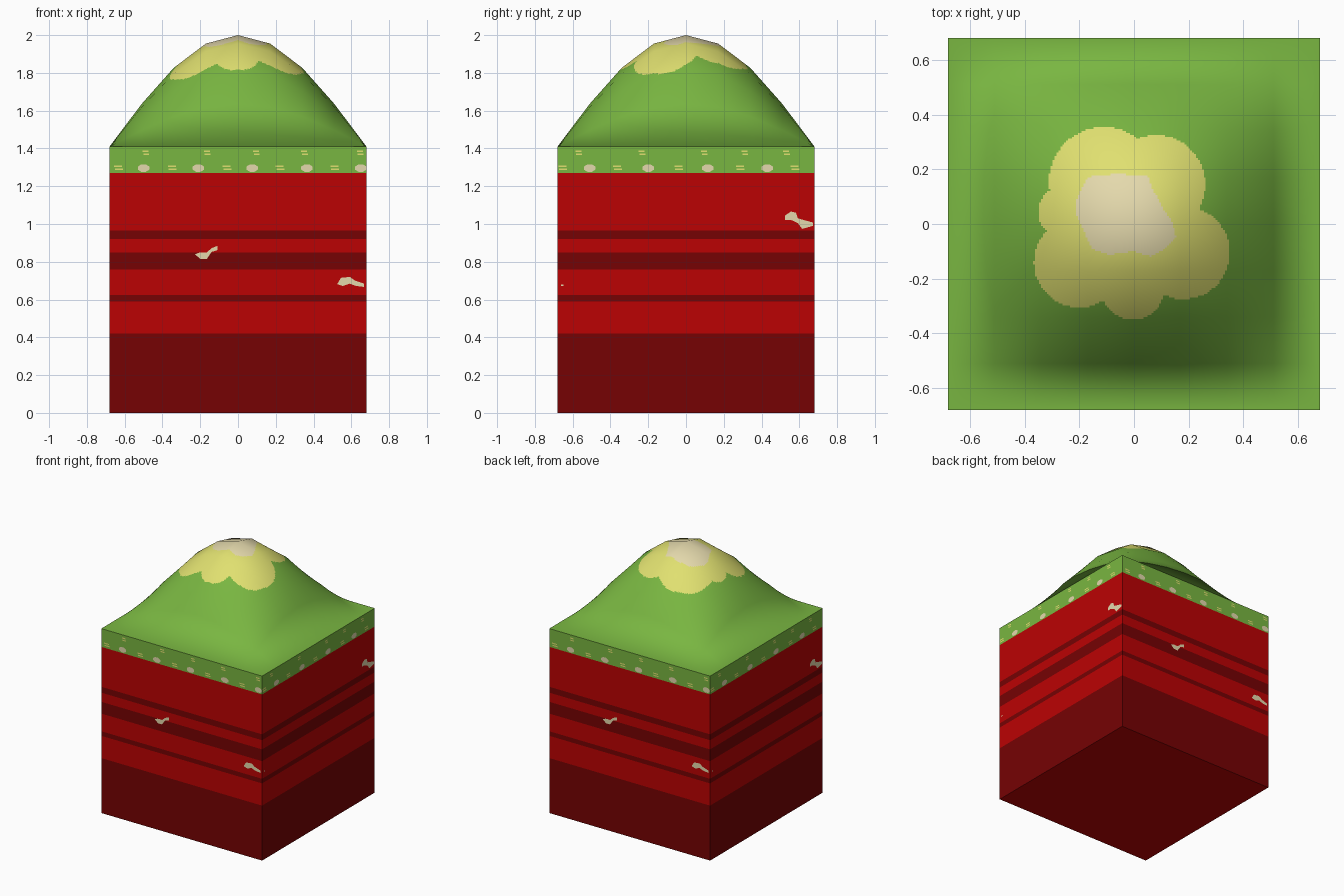
import bpy, bmesh, math
from mathutils import Vector

if "Cube" in bpy.data.objects:
    bpy.data.objects.remove(bpy.data.objects["Cube"])

H = 0.68            # half width of the block
BASE, RISE = 1.41, 0.59
N, SUB = 8, 24      # coarse hill cells, fine paint cells per coarse cell


def material(name, r, g, b):
    lin = [(c / 255 / 12.92 if c < 11 else ((c / 255 + 0.055) / 1.055) ** 2.4) for c in (r, g, b)]
    m = bpy.data.materials.new(name)
    m.diffuse_color = (*lin, 1)
    m.use_nodes = True
    m.node_tree.nodes["Principled BSDF"].inputs["Base Color"].default_value = m.diffuse_color
    return m


grass = material("grass_green", 121, 182, 65)
yellow = material("dry_yellow", 224, 224, 112)
cream = material("pale_cream", 228, 217, 172)
red = material("bright_red_soil", 187, 2, 3)
dark = material("dark_red_soil", 118, 2, 3)


def make_object(name, bm, mats):
    me = bpy.data.meshes.new(name)
    bm.to_mesh(me)
    bm.free()
    for m in mats:
        me.materials.append(m)
    ob = bpy.data.objects.new(name, me)
    bpy.context.collection.objects.link(ob)
    return ob


# Soil block: stacked rings, one colour per layer
levels = [0, 0.42, 0.59, 0.625, 0.76, 0.85, 0.92, 0.965, 1.27, BASE]
layer = [1, 0, 1, 0, 1, 0, 1, 0, 2]
bm = bmesh.new()
rings = [[bm.verts.new((x * H, y * H, z)) for x, y in ((-1, -1), (1, -1), (1, 1), (-1, 1))] for z in levels]
for i, mat in enumerate(layer):
    for k in range(4):
        j = (k + 1) % 4
        bm.faces.new((rings[i][k], rings[i][j], rings[i + 1][j], rings[i + 1][k])).material_index = mat
bm.faces.new(rings[0][::-1]).material_index = 0
make_object("soil_block", bm, [red, dark, grass])

# Hill: coarse cosine bump, finely divided so the summit patches can be coloured
LOBES = [(-0.11, 0.155, 0.2), (0.08, 0.145, 0.18), (0.18, -0.105, 0.17), (-0.005, -0.235, 0.115),
         (-0.2, -0.14, 0.165), (-0.255, 0.045, 0.095), (0, -0.02, 0.24)]
CAP = [(-.17, .172), (-.06, .183), (.05, .175), (.07, .124), (.11, .051), (.14, .007), (.155, -.05),
       (.11, -.095), (.06, -.118), (-.005, -.1), (-.09, -.113), (-.155, -.09), (-.19, -.01),
       (-.215, .04), (-.21, .09)]


def inside(x, y, poly):
    hit = False
    for (x1, y1), (x2, y2) in zip(poly, poly[1:] + poly[:1]):
        if (y1 > y) != (y2 > y) and x < (x2 - x1) * (y - y1) / (y2 - y1) + x1:
            hit = not hit
    return hit


def patch(x, y):
    if inside(x, y, CAP):
        return 2
    return 1 if any(math.hypot(x - a, y - b) < r for a, b, r in LOBES) else 0


def coarse(i, j):
    a, b = [math.pi / 2 * (2 * t / N - 1) for t in (i, j)]
    z = BASE + RISE * math.cos(a) * math.cos(b)
    s = RISE * math.pi / 2 / H
    if i in (0, N) or j in (0, N):
        return z, Vector((0, 0, 1))
    return z, Vector((s * math.sin(a) * math.cos(b), s * math.cos(a) * math.sin(b), 1)).normalized()


ctrl = [[coarse(i, j) for j in range(N + 1)] for i in range(N + 1)]
M = N * SUB
bm = bmesh.new()
grid, normals = [], []
for i in range(M + 1):
    row = []
    for j in range(M + 1):
        ci, cj = min(i // SUB, N - 1), min(j // SUB, N - 1)
        u, v = i / SUB - ci, j / SUB - cj
        z, n = 0, Vector()
        for di, dj, w in ((0, 0, (1 - u) * (1 - v)), (1, 0, u * (1 - v)), (0, 1, (1 - u) * v), (1, 1, u * v)):
            cz, cn = ctrl[ci + di][cj + dj]
            z += w * cz
            n += w * cn
        row.append(bm.verts.new((H * (2 * i / M - 1), H * (2 * j / M - 1), z)))
        normals.append(n.normalized())
    grid.append(row)
for i in range(M):
    for j in range(M):
        f = bm.faces.new((grid[i][j], grid[i + 1][j], grid[i + 1][j + 1], grid[i][j + 1]))
        c = f.calc_center_median()
        f.material_index = patch(c.x, c.y)
        f.smooth = True
hill = make_object("hill", bm, [grass, yellow, cream])
hill.data.normals_split_custom_set_from_vertices([tuple(n) for n in normals])


# Thin plates on the sides; opposite sides repeat each other
def plate(bm, side, pts):
    for k in (side, side + 2):
        c, s = round(math.cos(k * math.pi / 2)), round(math.sin(k * math.pi / 2))
        d = -H - 0.0015
        bm.faces.new([bm.verts.new((u * c - d * s, u * s + d * c, z)) for u, z in pts])


def blob(u, z, w, h, n=8):
    return [(min(H, max(-H, u + w * math.cos((k + .5) * 2 * math.pi / n))),
             z + h * math.sin((k + .5) * 2 * math.pi / n)) for k in range(n)]


# Bones
bm = bmesh.new()
plate(bm, 0, [(-.228, .84), (-.2, .815), (-.165, .815), (-.14, .852), (-.108, .862), (-.108, .885),
              (-.14, .872), (-.165, .85), (-.2, .85)])
plate(bm, 0, [(.525, .682), (.555, .672), (.592, .684), (.625, .672), (.667, .667), (.667, .685),
              (.62, .7), (.592, .72), (.545, .715)])
plate(bm, 1, [(.525, 1.022), (.555, 1.022), (.592, 1.005), (.615, .974), (.672, .99), (.672, 1.008),
              (.635, 1.018), (.592, 1.03), (.582, 1.06), (.555, 1.066), (.525, 1.045)])
plate(bm, 1, blob(-.655, .675, .01, .005, 4))
make_object("bones", bm, [cream])

# Pebbles along the foot of the grass layer
bm = bmesh.new()
for side, us in ((0, (-.5, -.21, .075, .365, .65)), (1, (-.51, -.2, .115, .43))):
    for u in us:
        plate(bm, side, blob(u, 1.296, .033, .021))
make_object("pebbles", bm, [cream])

# Small flecks in the grass layer
bm = bmesh.new()
for side, low, high in ((0, (-.635, -.35, -.06, .22, .51), (-.49, -.165, .095, .35, .645)),
                        (1, (-.655, -.365, -.04, .285, .575), (-.57, -.235, .095, .31, .53))):
    for us, z, w in ((low, 1.298, .03), (high, 1.378, .022)):
        for u in us:
            plate(bm, side, blob(u, z + .008, w, .006, 4))
            plate(bm, side, blob(u + .004, z - .008, w, .006, 4))
make_object("flecks", bm, [yellow])
